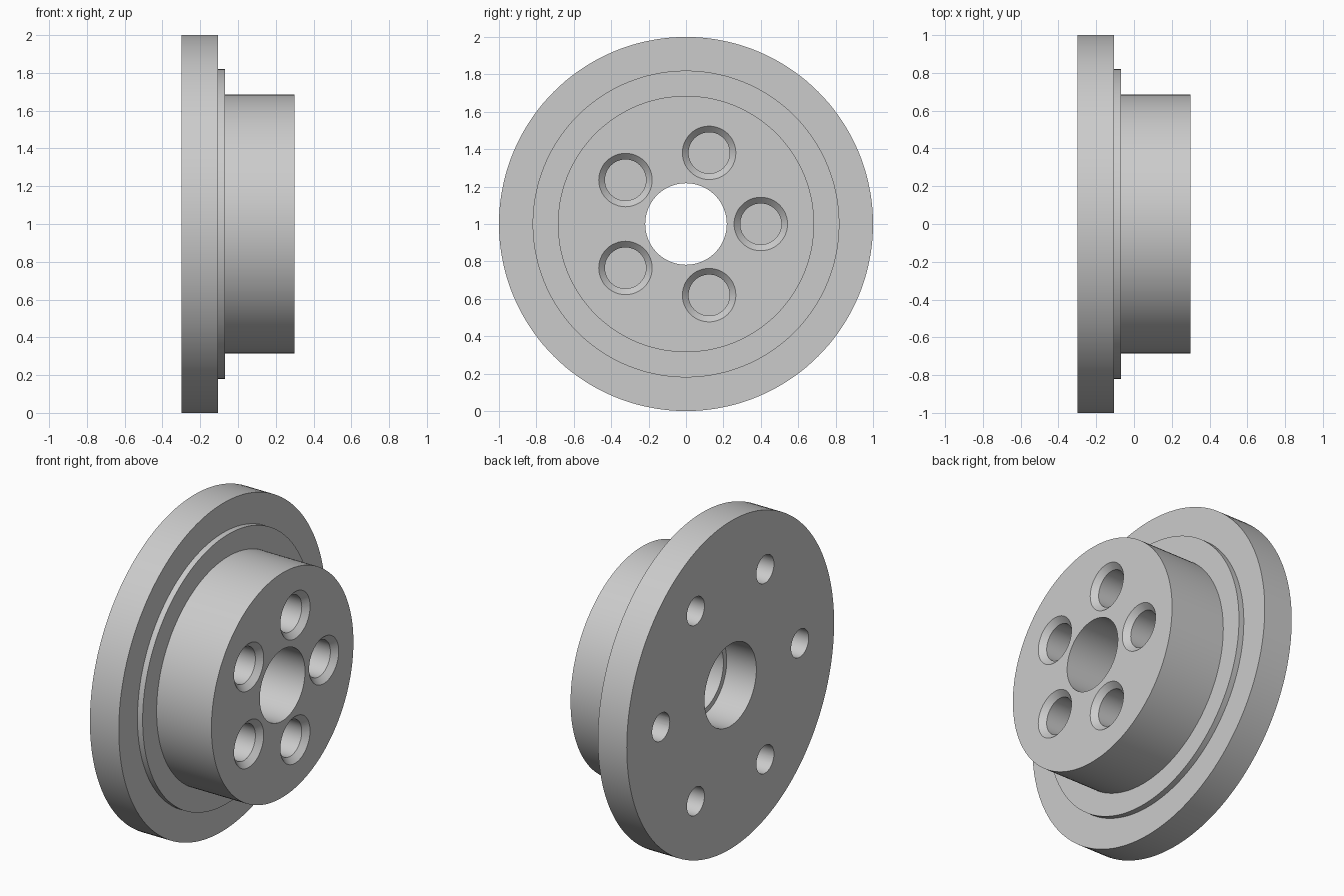
import bpy, bmesh, math
from mathutils import Vector

if "Cube" in bpy.data.objects:
    bpy.data.objects.remove(bpy.data.objects["Cube"])

AXIS_Z = 1.0  # height of the turning axis

metal = bpy.data.materials.new("light grey metal")
metal.use_nodes = True
metal.diffuse_color = (0.6, 0.6, 0.6, 1)
metal.node_tree.nodes["Principled BSDF"].inputs["Base Color"].default_value = metal.diffuse_color


def lathe(bm, profile, sides, y=0.0, z=0.0):
    """Turn a closed (x, radius) profile round an axis along x."""
    verts = []
    for i in range(sides):
        a = math.tau * i / sides
        verts.append([bm.verts.new(Vector((x, y + r * math.cos(a), AXIS_Z + z + r * math.sin(a))))
                      for x, r in profile])
    n = len(profile)
    for i in range(sides):
        a, b = verts[i], verts[(i + 1) % sides]
        for j in range(n):
            k = (j + 1) % n
            if profile[j][1] or profile[k][1]:
                bm.faces.new((a[j], a[k], b[k], b[j]))


def finish(bm, name):
    bmesh.ops.remove_doubles(bm, verts=bm.verts, dist=1e-5)
    bmesh.ops.dissolve_degenerate(bm, edges=bm.edges, dist=1e-5)
    bmesh.ops.recalc_face_normals(bm, faces=bm.faces)
    mesh = bpy.data.meshes.new(name)
    bm.to_mesh(mesh)
    bm.free()
    mesh.materials.append(metal)
    obj = bpy.data.objects.new(name, mesh)
    bpy.context.collection.objects.link(obj)
    return obj


# Turned body: flange, raised shoulder, hub and stepped bore
bm = bmesh.new()
lathe(bm, [(-0.3, 0.25), (-0.3, 1.0), (-0.105, 1.0), (-0.105, 0.82), (-0.07, 0.82),
           (-0.07, 0.685), (0.3, 0.685), (0.3, 0.218), (-0.1, 0.218), (-0.1, 0.25)], 144)
body = finish(bm, "flanged_hub")

# Cutters: countersunk bolt holes in the hub, plain blind holes in the flange
bm = bmesh.new()
for i in range(5):
    a = math.tau * i / 5
    lathe(bm, [(0.32, 0), (0.32, 0.163), (0.267, 0.11), (-0.05, 0.11), (-0.05, 0)],
          48, 0.4 * math.cos(a), 0.4 * math.sin(a))
for i in range(6):
    a = math.tau * i / 6
    lathe(bm, [(-0.34, 0), (-0.34, 0.085), (-0.11, 0.085), (-0.11, 0)],
          40, 0.67 * math.cos(a), 0.67 * math.sin(a))
cutter = finish(bm, "hole_cutters")
cutter.hide_render = True

# Cut the holes and drop the helper
bpy.ops.object.select_all(action='DESELECT')
body.select_set(True)
bpy.context.view_layer.objects.active = body
cut = body.modifiers.new("holes", 'BOOLEAN')
cut.operation = 'DIFFERENCE'
cut.solver = 'EXACT'
cut.object = cutter
bpy.ops.object.modifier_apply(modifier=cut.name)
bpy.data.objects.remove(cutter)
bpy.ops.object.shade_smooth_by_angle(angle=math.radians(30))
